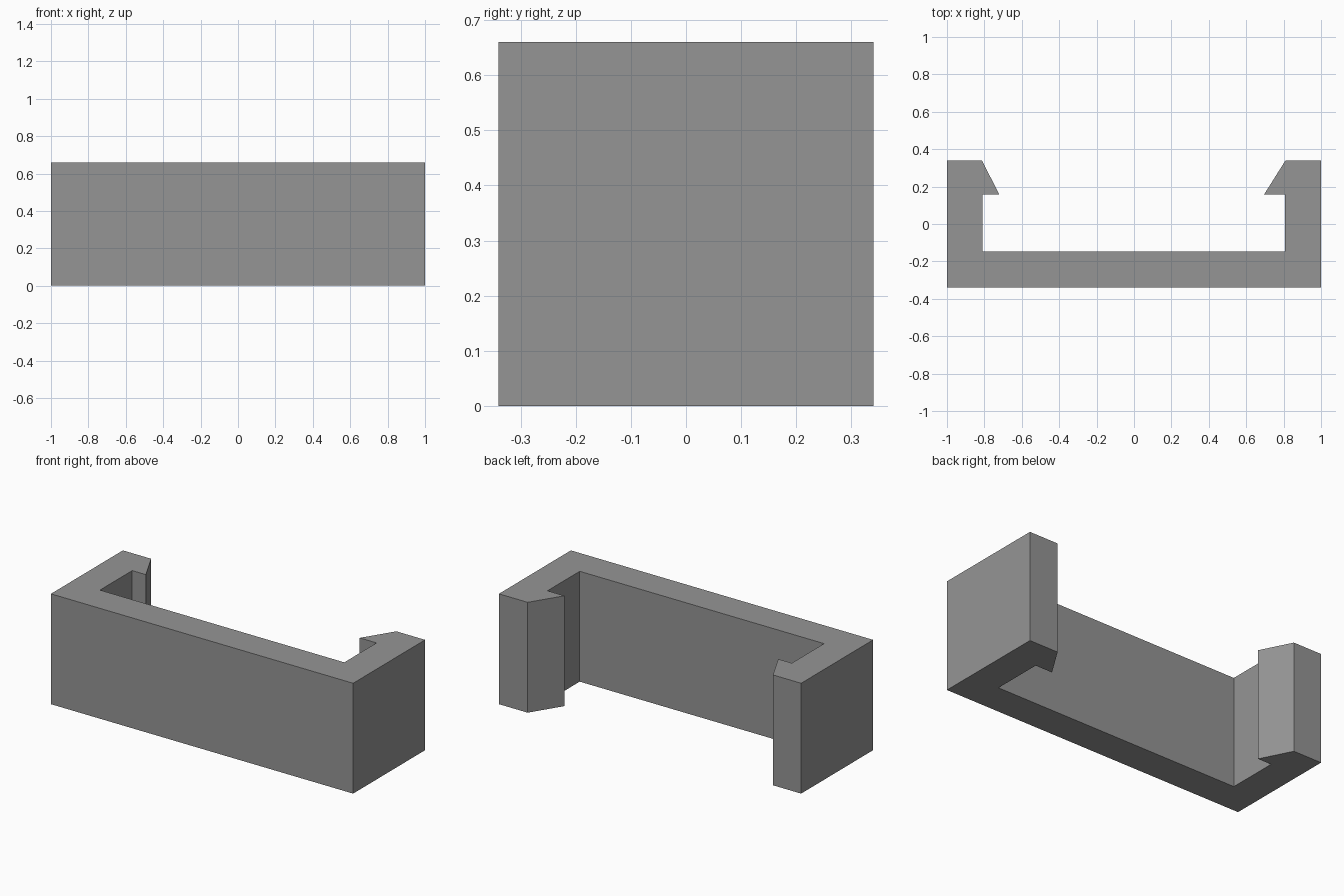
import bpy, bmesh

if "Cube" in bpy.data.objects:
    bpy.data.objects.remove(bpy.data.objects["Cube"])

HEIGHT = 0.66

# Plan outline of the clip: back plate, two arms and their inward hooks
outline = [
    (-1.0, -0.34), (1.0, -0.34), (1.0, 0.34),
    (0.81, 0.34), (0.695, 0.157), (0.807, 0.157), (0.807, -0.148),   # right hook
    (-0.81, -0.148), (-0.81, 0.157), (-0.72, 0.157), (-0.813, 0.34),  # left hook
    (-1.0, 0.34),
]

grey = bpy.data.materials.new("mid grey")
grey.diffuse_color = (0.30, 0.30, 0.30, 1.0)
grey.use_nodes = True
grey.node_tree.nodes["Principled BSDF"].inputs["Base Color"].default_value = grey.diffuse_color

# Extrude the outline straight up into a solid bracket
bm = bmesh.new()
base = bm.faces.new([bm.verts.new((x, y, 0.0)) for x, y in outline])
result = bmesh.ops.extrude_face_region(bm, geom=[base], use_keep_orig=True)
top_verts = [g for g in result["geom"] if isinstance(g, bmesh.types.BMVert)]
bmesh.ops.translate(bm, verts=top_verts, vec=(0.0, 0.0, HEIGHT))
bmesh.ops.recalc_face_normals(bm, faces=bm.faces)

mesh = bpy.data.meshes.new("clip_bracket")
bm.to_mesh(mesh)
bm.free()
mesh.materials.append(grey)
bracket = bpy.data.objects.new("clip_bracket", mesh)
bpy.context.collection.objects.link(bracket)
